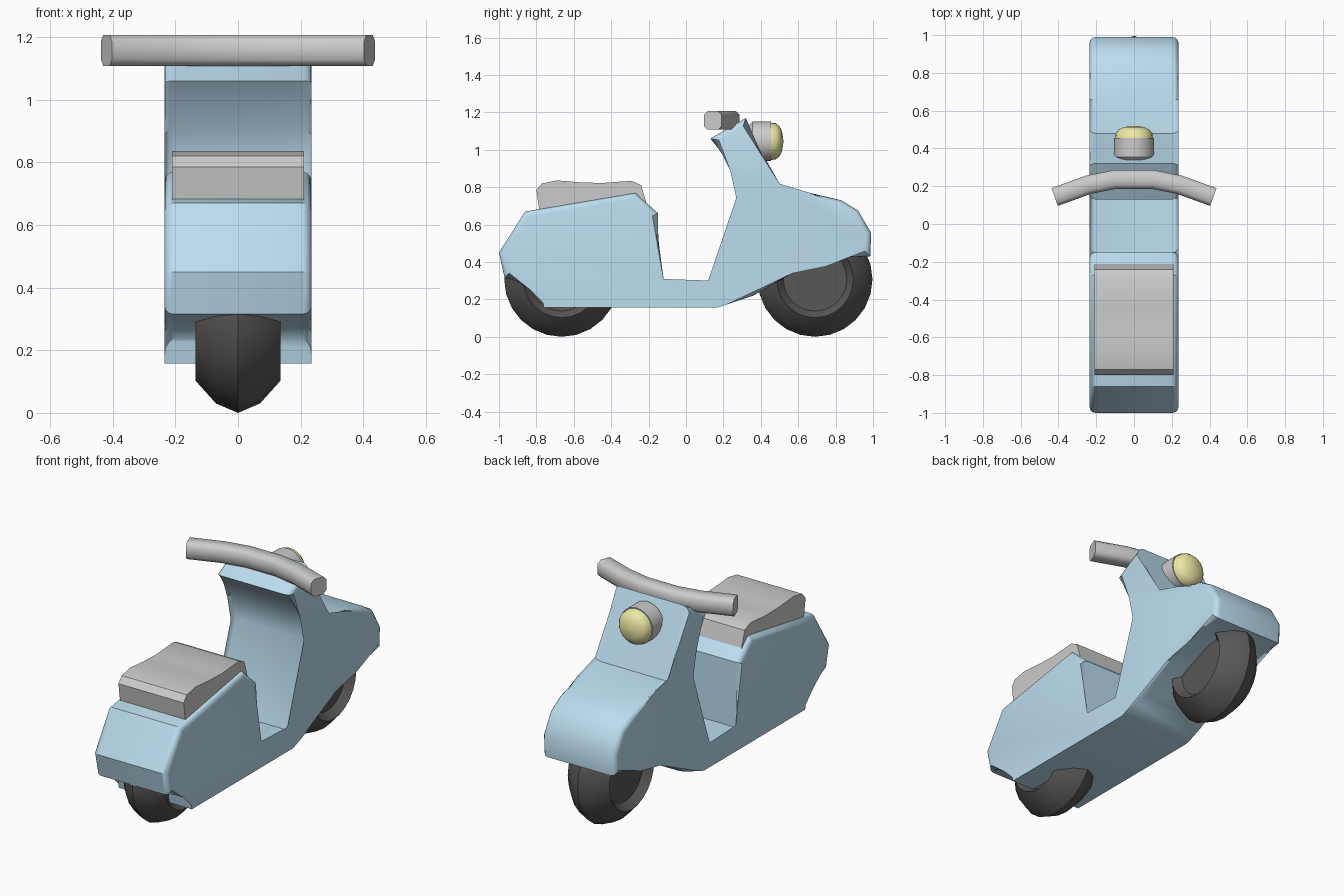
import bpy, bmesh
from math import sin, cos, pi, radians
from mathutils import Vector

if "Cube" in bpy.data.objects:
    bpy.data.objects.remove(bpy.data.objects["Cube"])


def paint(name, rgb):
    mat = bpy.data.materials.new(name)
    mat.diffuse_color = (*rgb, 1)
    mat.use_nodes = True
    mat.node_tree.nodes["Principled BSDF"].inputs["Base Color"].default_value = mat.diffuse_color
    return mat


def finish(bm, name, mat=None, angle=35):
    bmesh.ops.recalc_face_normals(bm, faces=bm.faces)
    me = bpy.data.meshes.new(name)
    bm.to_mesh(me)
    bm.free()
    ob = bpy.data.objects.new(name, me)
    bpy.context.collection.objects.link(ob)
    if mat:
        me.materials.append(mat)
    bpy.ops.object.select_all(action='DESELECT')
    ob.select_set(True)
    bpy.context.view_layer.objects.active = ob
    bpy.ops.object.shade_smooth_by_angle(angle=radians(angle))
    return ob


def slab(name, profile, half, mat=None, bevel=0, above=0.0):
    """Side profile (y, z) extruded across x, with rounded side edges above a height."""
    bm = bmesh.new()
    a = [bm.verts.new((-half, y, z)) for y, z in profile]
    b = [bm.verts.new((half, y, z)) for y, z in profile]
    bm.faces.new(a)
    bm.faces.new(b[::-1])
    n = len(a)
    for i in range(n):
        j = (i + 1) % n
        bm.faces.new((a[i], a[j], b[j], b[i]))
    if bevel:
        edges = [e for e in bm.edges
                 if e.verts[0].co.x * e.verts[1].co.x > 0 and min(v.co.z for v in e.verts) > above]
        bmesh.ops.bevel(bm, geom=edges, offset=bevel, segments=3, profile=0.5,
                        affect='EDGES', clamp_overlap=False)
    return finish(bm, name, mat)


def skin(name, rings, mat=None, angle=35):
    """Joins closed rings of points and caps both ends."""
    bm = bmesh.new()
    rows = [[bm.verts.new(p) for p in ring] for ring in rings]
    n = len(rows[0])
    for r, s in zip(rows, rows[1:]):
        for i in range(n):
            bm.faces.new((r[i], r[(i + 1) % n], s[(i + 1) % n], s[i]))
    bm.faces.new(rows[0])
    bm.faces.new(rows[-1])
    return finish(bm, name, mat, angle)


def lathe(name, profile, centre, axis, mat=None, sides=24):
    """Turns (along, radius) points about the x or y axis."""
    rings = []
    for t, r in profile:
        ring = []
        for i in range(sides):
            u, w = r * cos(2 * pi * i / sides), r * sin(2 * pi * i / sides)
            ring.append(Vector(centre) + Vector((t, u, w) if axis == 'x' else (u, t, w)))
        rings.append(ring)
    return skin(name, rings, mat, 40)


blue = paint("blue_paint", (0.50, 0.72, 0.86))
rubber = paint("dark_rubber", (0.10, 0.095, 0.09))
yellow = paint("yellow_glass", (0.85, 0.82, 0.38))

# body shell: tail, seat box, footboard, leg shield and front fender
slab("body_shell", [
    (-1.0, 0.45), (-0.86, 0.67), (-0.27, 0.77), (-0.15, 0.66), (-0.15, 0.28), (0.14, 0.27),
    (0.30, 0.74), (0.265, 0.90), (0.13, 1.06), (0.32, 1.17), (0.48, 0.79), (0.66, 0.77),
    (0.83, 0.73), (0.92, 0.675), (0.99, 0.555), (0.985, 0.43), (0.87, 0.425), (0.74, 0.405),
    (0.57, 0.34), (0.36, 0.22), (0.17, 0.157), (-0.76, 0.157), (-0.775, 0.235),
    (-0.82, 0.28), (-0.97, 0.315)], 0.235, blue, bevel=0.03, above=0.2)

# seat
slab("seat", [
    (-0.785, 0.68), (-0.80, 0.785), (-0.77, 0.82), (-0.69, 0.836), (-0.57, 0.826),
    (-0.45, 0.822), (-0.29, 0.834), (-0.24, 0.81), (-0.21, 0.71), (-0.30, 0.72)], 0.21)

# wheels
tyre = [(0.09, 0.02), (0.09, 0.17), (0.135, 0.205), (0.07, 0.277), (0.0, 0.307)]
tyre = [(-t, r) for t, r in tyre] + tyre[-2::-1]
for name, y in (("front_wheel", 0.69), ("rear_wheel", -0.665)):
    lathe(name, tyre, (0, y, 0.307), 'x', rubber)

# handlebar: rounded square section swept along a bent path
half_path = [(0.10, 0.236), (0.24, 0.208), (0.42, 0.143)]
path = [Vector((-x, y, 0)) for x, y in half_path[::-1]] + [Vector((x, y, 0)) for x, y in half_path]
h, c = 0.05, 0.03
section = [(h, -c), (h, c), (c, h), (-c, h), (-h, c), (-h, -c), (-c, -h), (c, -h)]
rings = []
for i, p in enumerate(path):
    d = (path[min(i + 1, 5)] - path[max(i - 1, 0)]).normalized()
    side = Vector((-d.y, d.x, 0))
    rings.append([p + side * u + Vector((0, 0, 1.157 + w)) for u, w in section])
skin("handlebar", rings, angle=50)

# headlight
lathe("headlight_housing", [(0.0, 0.09), (0.015, 0.105), (0.115, 0.105)], (0, 0.34, 1.045), 'y')
lathe("headlight_lens", [(0, 0.1), (0.03, 0.097), (0.05, 0.08), (0.063, 0.055), (0.07, 0.01)],
      (0, 0.45, 1.045), 'y', yellow)
